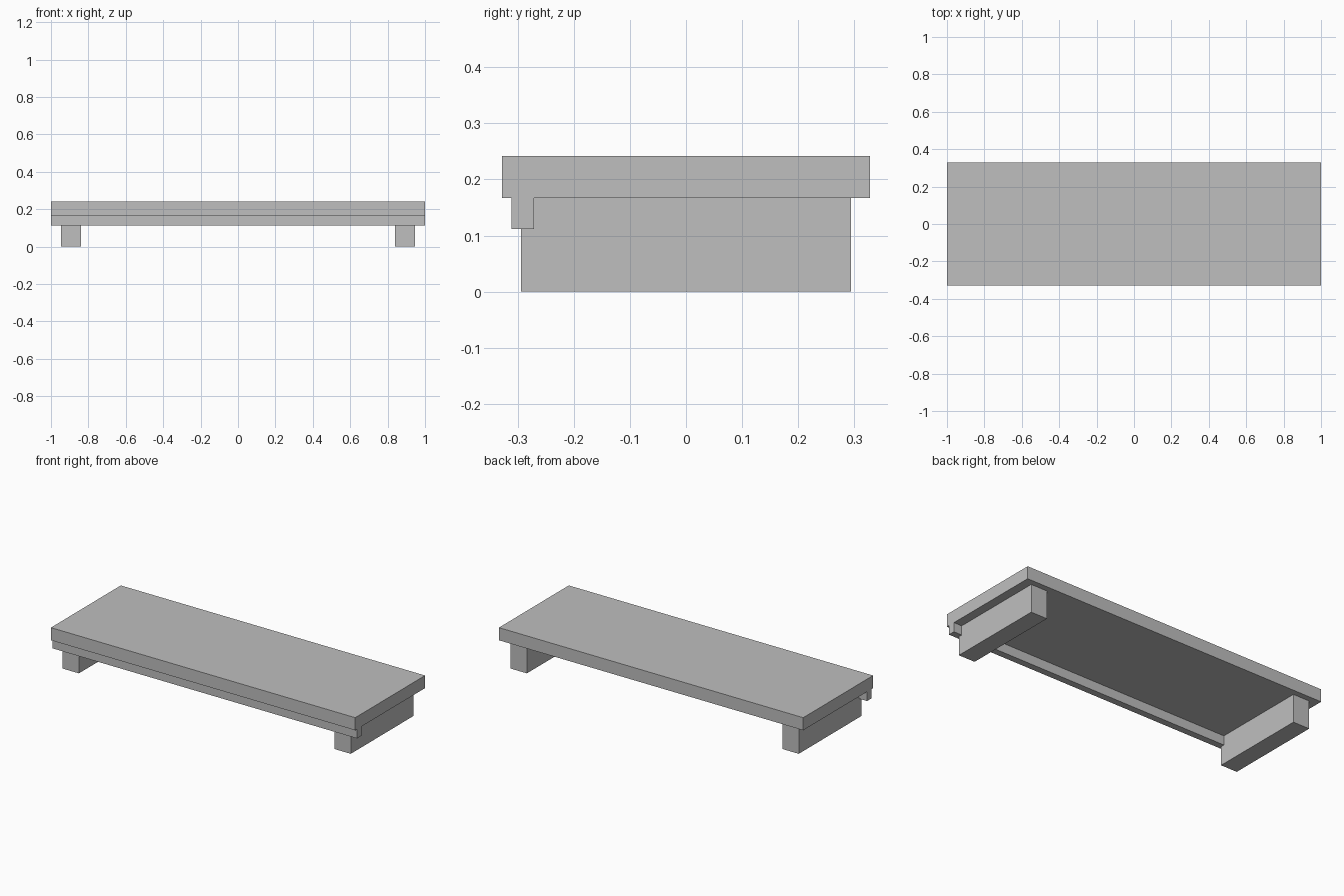
import bpy

if "Cube" in bpy.data.objects:
    bpy.data.objects.remove(bpy.data.objects["Cube"])

# One plain grey for the whole piece
grey = bpy.data.materials.new("plain grey")
grey.diffuse_color = (0.52, 0.52, 0.52, 1)
grey.use_nodes = True
grey.node_tree.nodes["Principled BSDF"].inputs["Base Color"].default_value = grey.diffuse_color


def box(name, x, y, z):
    """Box spanning the given (low, high) ranges."""
    spans = (x, y, z)
    bpy.ops.mesh.primitive_cube_add(size=1, location=[(a + b) / 2 for a, b in spans])
    ob = bpy.context.object
    ob.name = name
    ob.scale = [b - a for a, b in spans]
    bpy.ops.object.transform_apply(location=False, rotation=False, scale=True)
    ob.data.materials.append(grey)
    return ob


# Flat slab top
box("top_slab", (-1, 1), (-0.328, 0.328), (0.167, 0.242))

# Rail under the front edge
box("front_rail", (-1, 1), (-0.311, -0.271), (0.112, 0.167))

# Long block feet, one at each end
box("left_foot", (-0.947, -0.84), (-0.294, 0.294), (0, 0.167))
box("right_foot", (0.84, 0.947), (-0.294, 0.294), (0, 0.167))
